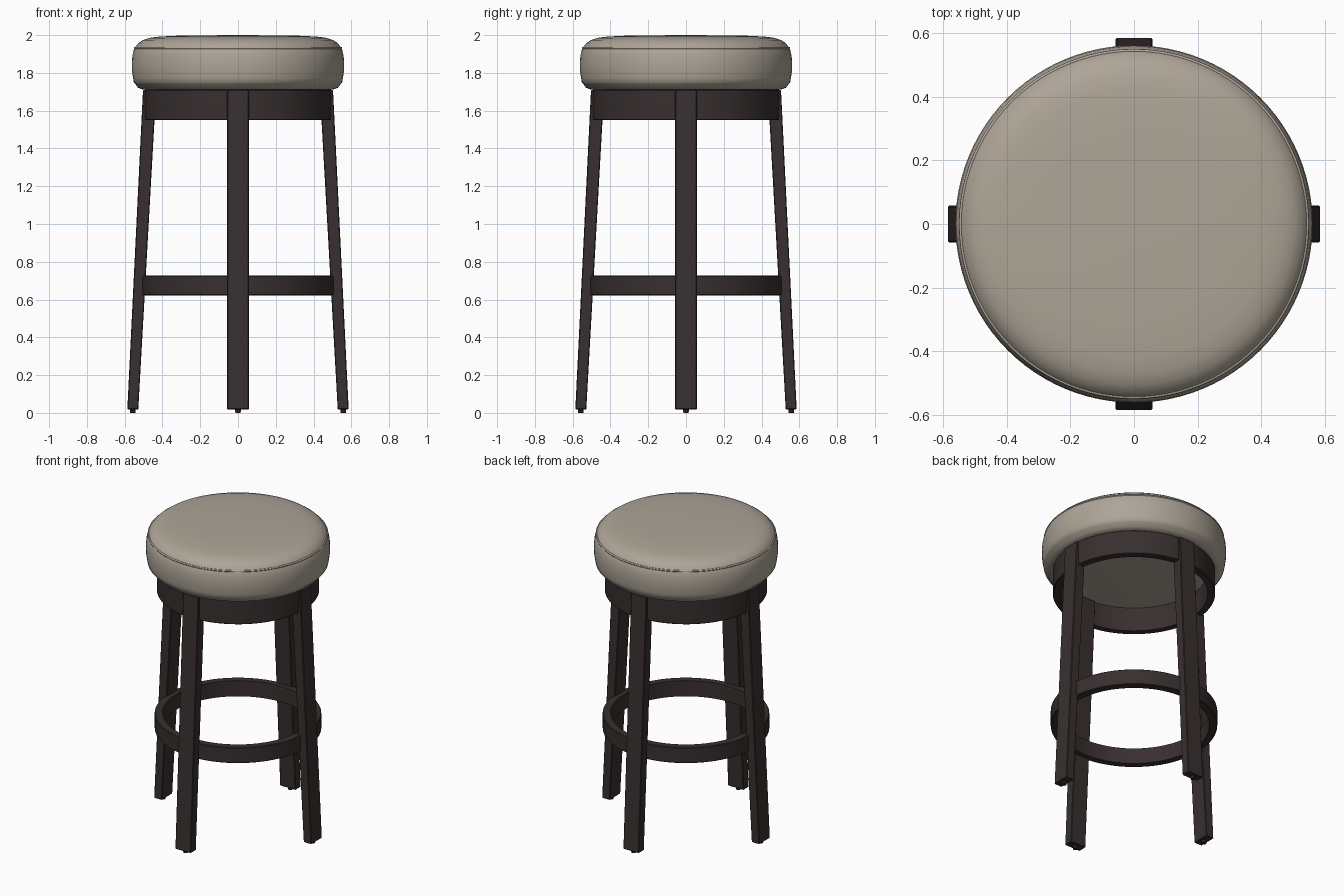
import bpy, bmesh, math
from mathutils import Matrix

if "Cube" in bpy.data.objects:
    bpy.data.objects.remove(bpy.data.objects["Cube"])


def material(name, rgb):
    m = bpy.data.materials.new(name)
    m.diffuse_color = (*rgb, 1)
    m.use_nodes = True
    m.node_tree.nodes["Principled BSDF"].inputs["Base Color"].default_value = m.diffuse_color
    return m


leather = material("taupe leather", (0.42, 0.375, 0.31))
wood = material("dark espresso wood", (0.040, 0.029, 0.029))
rubber = material("black rubber", (0.015, 0.014, 0.014))


def finish(name, bm, mat, angle=None):
    bmesh.ops.recalc_face_normals(bm, faces=bm.faces)
    me = bpy.data.meshes.new(name)
    bm.to_mesh(me)
    bm.free()
    me.materials.append(mat)
    ob = bpy.data.objects.new(name, me)
    bpy.context.collection.objects.link(ob)
    if angle:
        bpy.ops.object.select_all(action='DESELECT')
        ob.select_set(True)
        bpy.context.view_layer.objects.active = ob
        bpy.ops.object.shade_smooth_by_angle(angle=math.radians(angle))
    return ob


def lathe(name, profile, mat, closed=False, steps=96, angle=35):
    """Revolve an (r, z) profile about the z axis."""
    bm = bmesh.new()
    vs = [bm.verts.new((r, 0, z)) for r, z in profile]
    pairs = list(zip(vs, vs[1:])) + ([(vs[-1], vs[0])] if closed else [])
    es = [bm.edges.new(p) for p in pairs]
    bmesh.ops.spin(bm, geom=vs + es, cent=(0, 0, 0), axis=(0, 0, 1),
                   angle=2 * math.pi, steps=steps, use_merge=True)
    bmesh.ops.remove_doubles(bm, verts=bm.verts, dist=1e-5)
    return finish(name, bm, mat, angle)


def ring(name, r_in, r_out, z0, z1, mat):
    c = 0.004
    return lathe(name, [(r_in, z0), (r_out - c, z0), (r_out, z0 + c),
                        (r_out, z1 - c), (r_out - c, z1), (r_in, z1)], mat, True)


# Cushion: bulging side, piped top edge, gently domed top
lathe("seat_cushion", [
    (0, 1.71), (0.48, 1.71), (0.505, 1.712), (0.53, 1.722), (0.546, 1.744),
    (0.551, 1.748), (0.556, 1.775), (0.561, 1.81), (0.562, 1.85),
    (0.559, 1.89), (0.552, 1.92), (0.543, 1.938), (0.528, 1.957),
    (0.505, 1.973), (0.47, 1.985), (0.42, 1.992), (0.30, 1.998), (0, 2.0)],
    leather, angle=50)

# Thin piping round the top edge of the cushion
pipe = [(0.545 + 0.006 * math.cos(a * math.pi / 4), 1.932 + 0.006 * math.sin(a * math.pi / 4))
        for a in range(8)]
lathe("seat_piping", pipe, leather, True, angle=60)

# Apron under the seat and the foot ring
ring("seat_apron", 0.45, 0.495, 1.55, 1.712, wood)
ring("foot_ring", 0.46, 0.508, 0.622, 0.727, wood)

# Four splayed, slightly tapered legs with small glides
for i, name in enumerate(("right", "back", "left", "front")):
    turn = Matrix.Rotation(i * math.pi / 2, 4, 'Z')
    bm = bmesh.new()
    bmesh.ops.create_cube(bm, size=1)
    for v in bm.verts:
        top, outer = v.co.z > 0, v.co.x > 0
        x = (0.503 if outer else 0.433) if top else (0.586 if outer else 0.528)
        v.co = (x, math.copysign(0.058, v.co.y), 1.71 if top else 0.018)
    bmesh.ops.bevel(bm, geom=bm.edges[:], offset=0.004, segments=1, affect='EDGES')
    bm.transform(turn)
    finish(name + "_leg", bm, wood)

    bm = bmesh.new()
    bmesh.ops.create_cone(bm, cap_ends=True, segments=20, radius1=0.014,
                          radius2=0.016, depth=0.024)
    bm.transform(turn @ Matrix.Translation((0.557, 0, 0.012)))
    finish(name + "_foot_glide", bm, rubber, 40)
